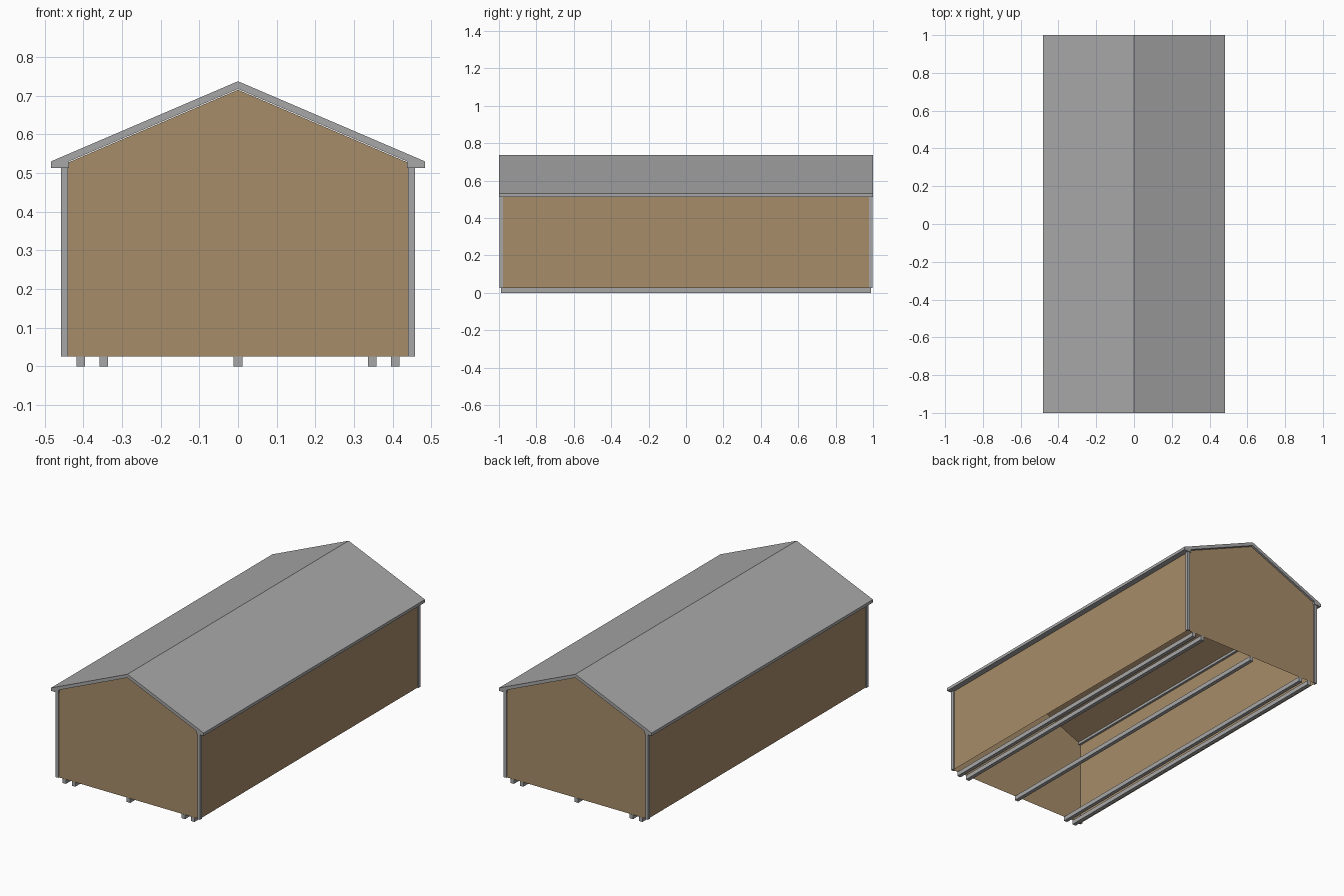
import bpy

if "Cube" in bpy.data.objects:
    bpy.data.objects.remove(bpy.data.objects["Cube"])


def material(name, rgb):
    m = bpy.data.materials.new(name)
    m.diffuse_color = (*rgb, 1)
    m.use_nodes = True
    m.node_tree.nodes["Principled BSDF"].inputs["Base Color"].default_value = m.diffuse_color
    return m


wood = material("brown siding", (0.39, 0.262, 0.142))
grey = material("grey metal", (0.39, 0.39, 0.39))


def extrude(name, profile, axis, lo, hi, mat, skip=None):
    """Extrude a closed profile along y (x,z points) or z (x,y points); skip leaves one side open."""
    n = len(profile)
    verts = [(a, d, b) if axis == 'y' else (a, b, d) for d in (lo, hi) for a, b in profile]
    faces = [tuple(range(n)), tuple(reversed(range(n, 2 * n)))]
    for i in range(n):
        j = (i + 1) % n
        if i != skip:
            faces.append((j, i, i + n, j + n))
    if axis == 'z':
        faces = [tuple(reversed(f)) for f in faces]
    mesh = bpy.data.meshes.new(name)
    mesh.from_pydata(verts, [], faces)
    mesh.materials.append(mat)
    ob = bpy.data.objects.new(name, mesh)
    bpy.context.collection.objects.link(ob)
    return ob


SLOPE = 0.4286
WX, WY = 0.45, 0.989          # wall planes
FLOOR, EAVE = 0.025, 0.513

# Shell of walls, gables and ceiling, open at the bottom
peak = 0.715
extrude("wall_shell", [(-WX, FLOOR), (WX, FLOOR), (WX, peak - SLOPE * WX), (0, peak),
                       (-WX, peak - SLOPE * WX)], 'y', -WY, WY, wood, skip=0)

# Gabled roof with boxed eaves
right = [(0.437, 0.717 - SLOPE * 0.437), (0.437, EAVE), (0.483, EAVE), (0.483, 0.53)]
left = [(-x, z) for x, z in reversed(right)]
extrude("roof", [(0, 0.717)] + right + [(0, 0.737)] + left, 'y', -1, 1, grey)

# L-shaped corner trims, mirrored to all four corners
ox, oy, ix, iy = 0.457, 0.996, 0.44, 0.978
trim = extrude("corner_trim", [(ix, WY), (WX, WY), (WX, iy), (ox, iy), (ox, oy), (ix, oy)],
               'z', FLOOR, EAVE, grey)
mirror = trim.modifiers.new("mirror", 'MIRROR')
mirror.use_axis = (True, True, False)

# Runners under the building
for i, x in enumerate((-0.407, -0.347, 0, 0.347, 0.407)):
    h = 0.011
    extrude(f"runner_{i + 1}", [(x - h, 0), (x + h, 0), (x + h, FLOOR), (x - h, FLOOR)],
            'y', -0.99, 0.99, grey)
